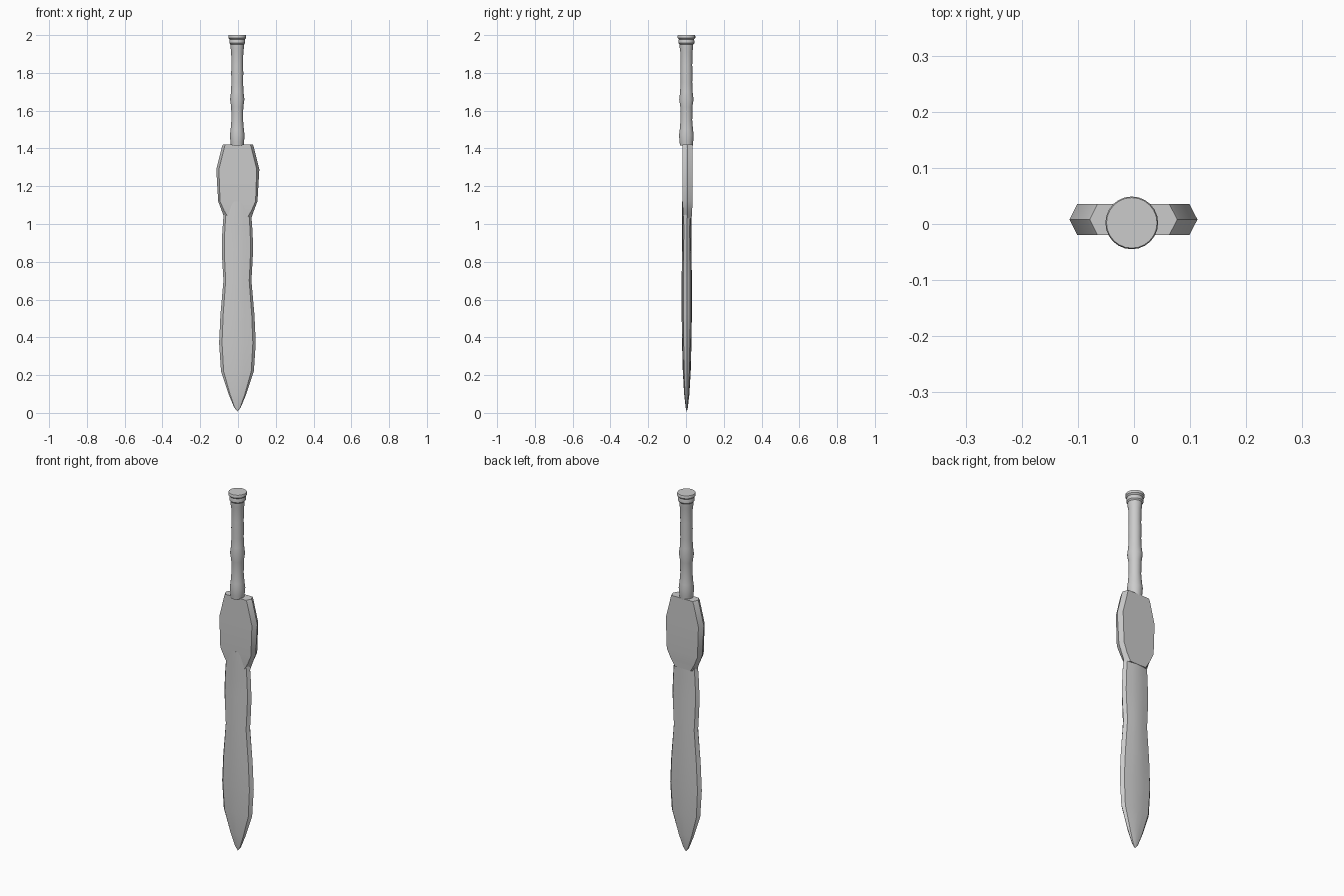
import bpy, bmesh, math

if "Cube" in bpy.data.objects:
    bpy.data.objects.remove(bpy.data.objects["Cube"])


def loft(name, rings, angle):
    """Skin a list of equal-length closed rings, cap both ends, centre normals."""
    bm = bmesh.new()
    loops = [[bm.verts.new(p) for p in ring] for ring in rings]
    n = len(loops[0])
    for a, b in zip(loops, loops[1:]):
        for i in range(n):
            j = (i + 1) % n
            bm.faces.new((a[i], a[j], b[j], b[i]))
    bm.faces.new(loops[0])
    bm.faces.new(loops[-1])
    bmesh.ops.recalc_face_normals(bm, faces=bm.faces)
    mesh = bpy.data.meshes.new(name)
    bm.to_mesh(mesh)
    bm.free()
    ob = bpy.data.objects.new(name, mesh)
    bpy.context.collection.objects.link(ob)
    bpy.ops.object.select_all(action='DESELECT')
    ob.select_set(True)
    bpy.context.view_layer.objects.active = ob
    bpy.ops.object.shade_smooth_by_angle(angle=math.radians(angle))
    return ob


def blade_ring(z, w, d):
    f = 0.84 * w
    cy = 0.004
    pts = [(w, 0), (f, 0.65 * d), (0.4 * w, 0.9 * d), (0, d)]
    half = pts + [(-x, y) for x, y in pts[-2::-1]]
    ring = half + [(x, -y) for x, y in half[-2:0:-1]]
    return [(x - 0.003, y + cy, z) for x, y in ring]


def guard_ring(z, w, face, d=0.0275):
    pts = [(w, 0), (face, d), (-face, d), (-w, 0), (-face, -d), (face, -d)]
    return [(x - 0.001, y + 0.008, z) for x, y in pts]


# Leaf-shaped blade: height, half width, half thickness
blade = [(0.008, 0.001, 0.001), (0.03, 0.018, 0.006), (0.10, 0.047, 0.014),
         (0.22, 0.087, 0.021), (0.37, 0.097, 0.025), (0.52, 0.090, 0.027),
         (0.70, 0.074, 0.027), (0.80, 0.080, 0.026), (0.87, 0.083, 0.025),
         (0.96, 0.080, 0.024), (1.04, 0.074, 0.025), (1.12, 0.070, 0.025)]
loft("blade", [blade_ring(*r) for r in blade], 30)

# Faceted guard with a tapered collar: height, half width, flat face half width
guard = [(1.03, 0.071, 0.048, 0.022), (1.07, 0.085, 0.072, 0.024),
         (1.12, 0.104, 0.094), (1.29, 0.114, 0.100),
         (1.41, 0.084, 0.070), (1.422, 0.078, 0.064)]
loft("guard", [guard_ring(*r) for r in guard], 20)

# Turned grip with swellings and a disc pommel: height, radius
grip = [(1.415, 0.034), (1.435, 0.036), (1.47, 0.039), (1.50, 0.035),
        (1.55, 0.031), (1.62, 0.032), (1.66, 0.038), (1.70, 0.033),
        (1.75, 0.031), (1.80, 0.032), (1.84, 0.031), (1.91, 0.032),
        (1.93, 0.035), (1.95, 0.036), (1.957, 0.042), (1.97, 0.042),
        (1.978, 0.040), (1.985, 0.047), (1.996, 0.047), (2.0, 0.045)]
N = 24
loft("grip", [[(-0.004 + r * math.cos(2 * math.pi * i / N),
                0.002 + r * math.sin(2 * math.pi * i / N), z) for i in range(N)]
              for z, r in grip], 35)
